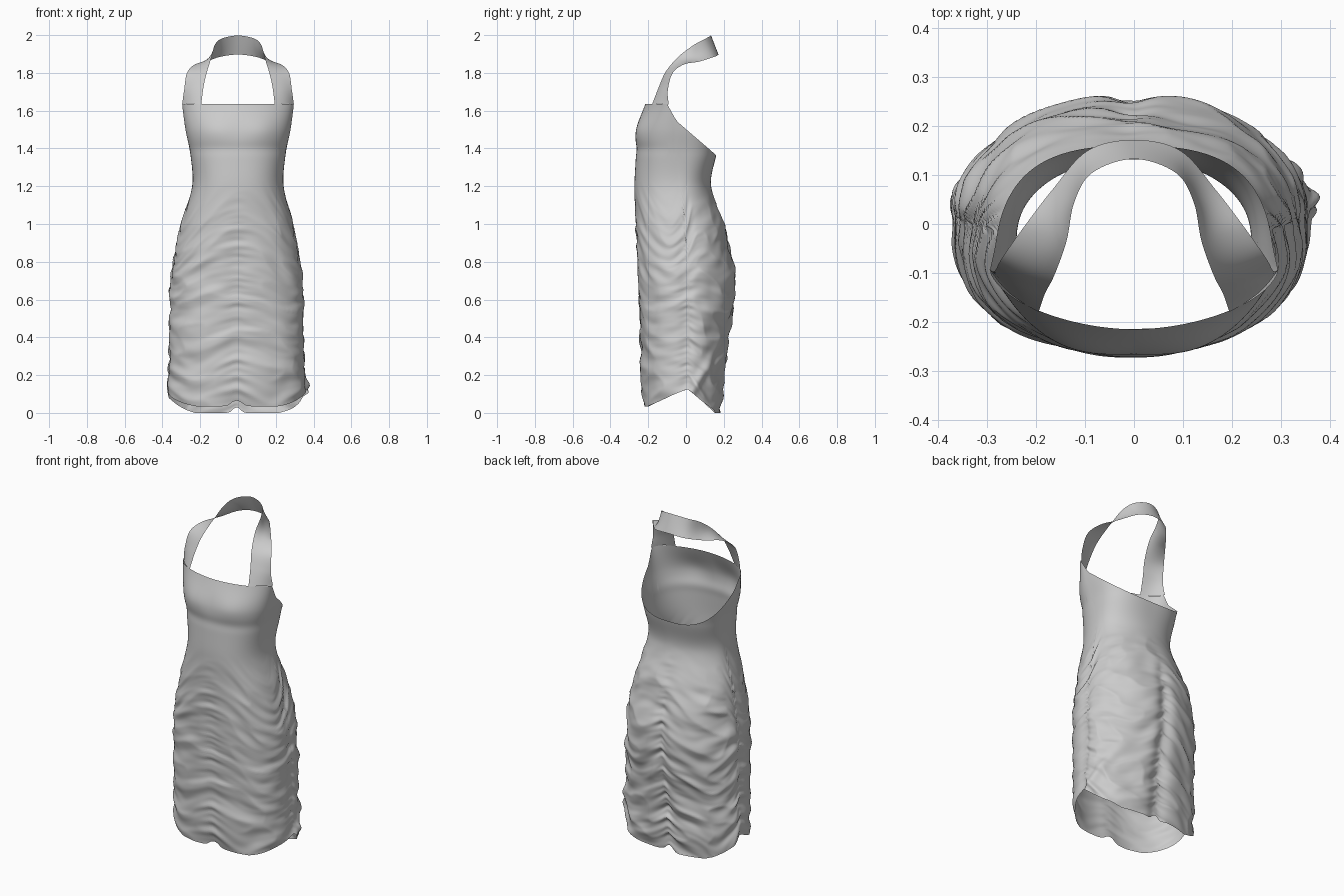
import bpy, bmesh, math
from mathutils import Vector, noise

if "Cube" in bpy.data.objects:
    bpy.data.objects.remove(bpy.data.objects["Cube"])

NT, NZ = 240, 160

# Body profile: z, half width, front y, back y, side-seam y, front and back roundness
PROFILE = [
    (0.00, .362, -.222, .192, .01, 2.5, 2.2),
    (0.12, .368, -.236, .203, .01, 2.5, 2.2),
    (0.35, .360, -.246, .225, .01, 2.6, 2.1),
    (0.60, .360, -.253, .264, .01, 2.6, 2.0),
    (0.80, .340, -.260, .260, .00, 2.6, 2.0),
    (1.00, .297, -.268, .207, -.01, 2.5, 2.0),
    (1.20, .242, -.273, .133, -.03, 2.4, 2.1),
    (1.37, .252, -.265, .161, -.05, 2.3, 2.7),
    (1.50, .278, -.262, .188, -.07, 2.1, 2.8),
    (1.65, .298, -.210, .192, -.09, 1.75, 2.6),
]


def lookup(table, t):
    """Smooth interpolation of a table keyed on its first column."""
    n = len(table)
    i = 0
    while i < n - 2 and t > table[i + 1][0]:
        i += 1
    p0, p1, p2, p3 = (table[min(max(i + k, 0), n - 1)] for k in (-1, 0, 1, 2))
    h = p2[0] - p1[0]
    f = min(max((t - p1[0]) / h, 0), 1)
    out = []
    for k in range(1, len(p1)):
        m1 = (p2[k] - p0[k]) / (p2[0] - p0[0]) * h
        m2 = (p3[k] - p1[k]) / (p3[0] - p1[0]) * h
        out.append((2*f**3 - 3*f**2 + 1) * p1[k] + (f**3 - 2*f**2 + f) * m1
                   + (3*f**2 - 2*f**3) * p2[k] + (f**3 - f**2) * m2)
    return out


def smooth(a, b, t):
    t = min(max((t - a) / (b - a), 0), 1)
    return t * t * (3 - 2 * t)


def bell(x, width):
    return math.exp(-(x / width) ** 2)


def section(a, z):
    w, yf, yb, yc, nf, nb = lookup(PROFILE, z)
    c, s = math.cos(a), math.sin(a)
    n, depth = (nf, yc - yf) if s < 0 else (nb, yb - yc)
    return Vector((math.copysign(w * abs(c) ** (2 / n), c) - .007 * smooth(1.3, .8, z),
                   yc + math.copysign(depth * abs(s) ** (2 / n), s), z))


def rim(a):
    """Height of the neckline: flat in front, sloping down to the back."""
    z = 1.5
    for _ in range(30):
        y = section(a, z).y
        if y < -.10:
            t = 1.635
        elif y < -.05:
            t = 1.635 - (y + .10) * 1.8
        else:
            t = 1.545 - (y + .05) * .86
        z = .6 * z + .4 * t
    return z


def hem(a):
    """Hem height: notched at front and back seams, highest at the sides."""
    c, s = math.cos(a), math.sin(a)
    base, span = (.035, .85) if s < 0 else (.0, .8)
    rise = max(0, 1 - (abs(s) / span) ** .9)
    return base + (.125 - base) * rise + .03 * bell(c, .06)


def gathers(a, z):
    """Outward offset of the ruched skirt between its four seams."""
    c, s = math.cos(a), math.sin(a)
    u = (a / (math.pi / 2)) % 1
    d = 4 * u * (1 - u)
    front = smooth(.3, -.3, s)
    amount = smooth(1.25, .85, z) * (1 - .4 * front)
    fan = .45 * c * c * smooth(.45, 1.1, z) * (.3 + .7 * front)
    sag = (.10 - .05 * front) * d * smooth(1.0, .5, z)
    drift = .05 * noise.noise(Vector((c * 1.5, s * 1.5, z * 2.5 + 3)))
    v = z + sag + fan + drift
    big = noise.noise(Vector((c * 1.5, s * 1.5, v * 8)))
    mid = noise.noise(Vector((c * 2.2 + 5, s * 2.2, v * 17)))
    fine = noise.noise(Vector((c * 3 + 9, s * 3, v * 36)))
    off = (.4 - abs(big) * 2) * .014 + mid * .011 + fine * (.002 + .011 * (1 - d) ** 3)
    back = smooth(.2, .9, s)
    off -= (.008 + .014 * back) * bell(min(u, 1 - u), .06 + .02 * back) * smooth(1.1, .7, z)
    return (off - .002) * amount


def make_object(name, grid, closed):
    bm = bmesh.new()
    rows = [[bm.verts.new(p) for p in row] for row in grid]
    for r0, r1 in zip(rows, rows[1:]):
        n = len(r0)
        for j in range(n if closed else n - 1):
            k = (j + 1) % n
            bm.faces.new((r0[j], r0[k], r1[k], r1[j]))
    mesh = bpy.data.meshes.new(name)
    bm.to_mesh(mesh)
    bm.free()
    mesh.shade_smooth()
    ob = bpy.data.objects.new(name, mesh)
    bpy.context.collection.objects.link(ob)


# Dress body: ruched skirt rising into a smooth bodice
columns = []
for j in range(NT):
    a = 2 * math.pi * j / NT
    lo, hi = hem(a), rim(a)
    out = Vector((math.cos(a), math.sin(a), 0))
    da = (a + math.pi) % (2 * math.pi) - math.pi
    col = []
    for i in range(NZ + 1):
        z = lo + (hi - lo) * i / NZ
        p = section(a, z)
        p += out * gathers(a, z)
        # bust fullness on both sides
        if p.y < -.1:
            p.y -= .010 * bell(abs(p.x) - .13, .09) * bell(z - 1.50, .07)
            p.y += .004 * bell(z - 1.40, .03)
        # loose diagonal pleat and flared corner on the right side of the hem
        p += out * .020 * bell(da - .10 - (z - .12) * 3, .15) * smooth(.48, .15, z)
        col.append(p)
    columns.append(col)
make_object("dress_body", [list(r) for r in zip(*columns)], True)

# Halter strap: inner and outer edges from the bodice corner to the nape
INNER = [(.195, -.180, 1.632), (.182, -.142, 1.73), (.163, -.105, 1.81), (.138, -.035, 1.89),
         (.122, .045, 1.95), (.085, .105, 1.982), (0, .133, 1.998)]
OUTER = [(.296, -.092, 1.632), (.285, -.096, 1.71), (.270, -.07, 1.80), (.228, -.01, 1.845),
         (.167, .07, 1.86), (.095, .150, 1.885), (0, .172, 1.897)]


def full_path(pts):
    both = pts + [(-x, y, z) for x, y, z in reversed(pts[:-1])]
    return [(i, *p) for i, p in enumerate(both)]


inner, outer = full_path(INNER), full_path(OUTER)
strap = []
for i in range(97):
    t = i / 96 * (len(inner) - 1)
    p, q = Vector(lookup(inner, t)), Vector(lookup(outer, t))
    mid = (p + q) / 2
    # rounded over the chest, dished where it turns onto the shoulder
    side = min(t, 12 - t)
    amount = .012 * bell(side, 1.5) - .014 * bell(side - 3.6, 1.2)
    bulge = Vector((mid.x, mid.y, .15)).normalized() * amount
    strap.append([p.lerp(q, k / 8) + bulge * math.sin(math.pi * k / 8) for k in range(9)])
make_object("halter_strap", strap, False)
